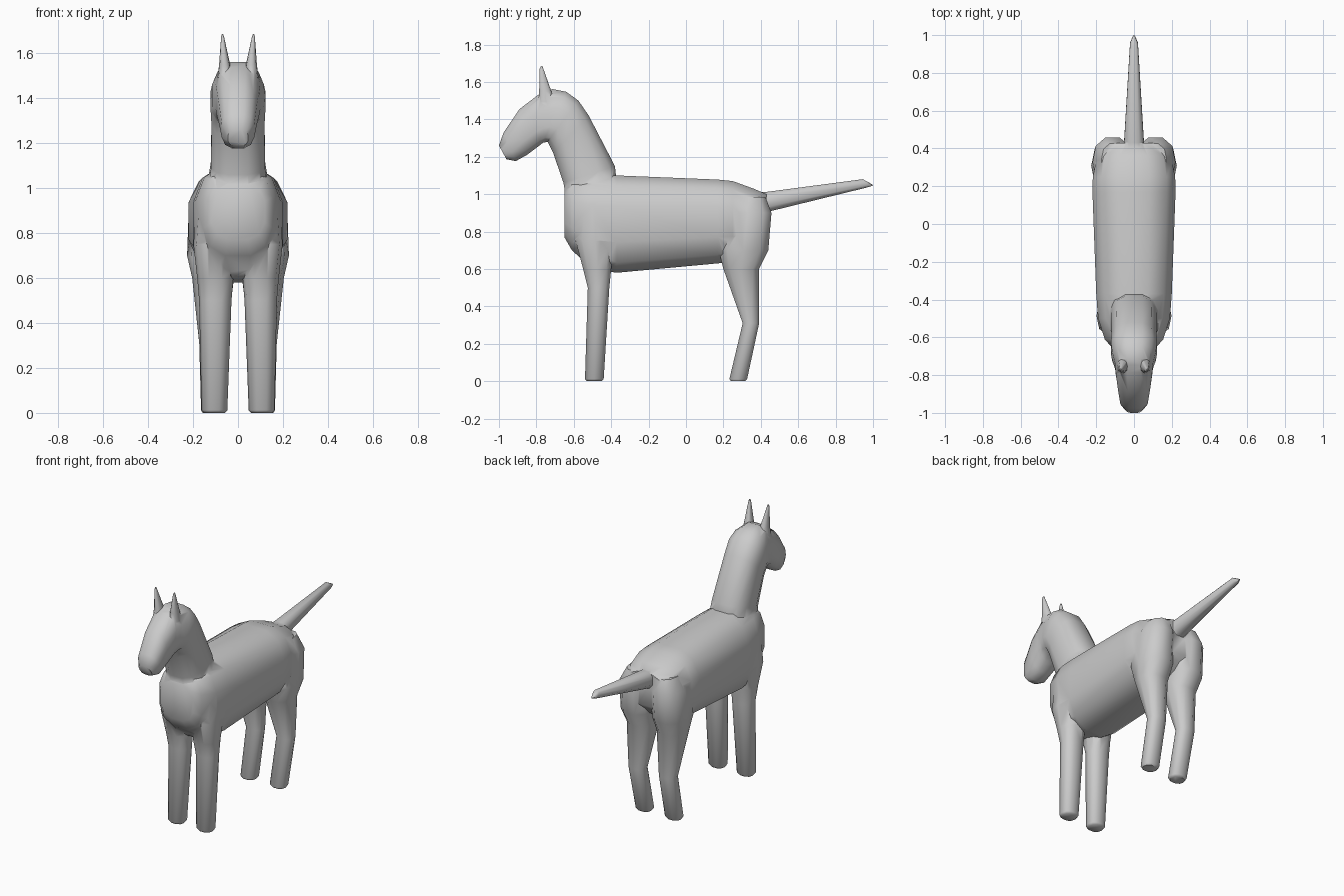
import bpy, bmesh, math


def loft(name, rings, n=12, p=0.75):
    """Skin rounded rings. Ring: (y0, z0, y1, z1, x_centre, half_width);
    the two points are opposite sides of the ring in the side view."""
    bm = bmesh.new()
    off = math.pi / n
    full = math.cos(off) ** p
    loops = []
    for y0, z0, y1, z1, xc, w in rings:
        loop = []
        for i in range(n):
            a = off + 2 * math.pi * i / n
            c, s = (math.copysign(abs(v) ** p, v) / full for v in (math.cos(a), math.sin(a)))
            t = (1 - c) / 2
            loop.append(bm.verts.new((xc + w * s, y0 + (y1 - y0) * t, z0 + (z1 - z0) * t)))
        loops.append(loop)
    for a, b in zip(loops, loops[1:]):
        for i in range(n):
            j = (i + 1) % n
            bm.faces.new((a[i], a[j], b[j], b[i]))
    bm.faces.new(loops[0])
    bm.faces.new(loops[-1])
    bmesh.ops.recalc_face_normals(bm, faces=bm.faces)
    me = bpy.data.meshes.new(name)
    bm.to_mesh(me)
    bm.free()
    ob = bpy.data.objects.new(name, me)
    bpy.context.collection.objects.link(ob)
    return ob


def pair(name, rows):
    """Left and right limb. Row: (z, y_front, y_back, x_inner, x_outer)."""
    out = []
    for side, s in (("right", -1), ("left", 1)):
        rings = [(y0, z, y1, z, s * (a + b) / 2, (b - a) / 2) for z, y0, y1, a, b in rows]
        out.append(loft(f"{name}_{side}", rings, n=10, p=0.85))
    return out


# trunk: (y, top, bottom, half width)
trunk = [(-0.65, 1.02, 0.77, 0.12), (-0.61, 1.08, 0.70, 0.155), (-0.50, 1.10, 0.60, 0.19),
         (-0.37, 1.10, 0.58, 0.20), (0.17, 1.078, 0.63, 0.22), (0.25, 1.07, 0.64, 0.218),
         (0.36, 1.03, 0.70, 0.195), (0.43, 1.00, 0.78, 0.13)]
body = loft("horse", [(y, t, y, b, 0, w) for y, t, b, w in trunk])

# neck and head in one sweep
neck = loft("neck_and_head", [
    (-0.62, 0.84, -0.36, 0.97, 0, 0.15),
    (-0.655, 1.06, -0.38, 1.15, 0, 0.12),
    (-0.71, 1.22, -0.52, 1.42, 0, 0.118),
    (-0.74, 1.28, -0.575, 1.50, 0, 0.122),
    (-0.765, 1.275, -0.64, 1.547, 0, 0.115),
    (-0.79, 1.255, -0.715, 1.562, 0, 0.10),
    (-0.81, 1.24, -0.785, 1.535, 0, 0.096),
    (-0.85, 1.21, -0.89, 1.455, 0, 0.085),
    (-0.91, 1.177, -0.975, 1.33, 0, 0.072),
    (-0.96, 1.187, -1.0, 1.26, 0, 0.045)])

# tail
tail = loft("tail", [
    (0.34, 1.01, 0.36, 0.88, 0, 0.06),
    (0.43, 1.012, 0.455, 0.91, 0, 0.052),
    (0.945, 1.08, 0.965, 1.035, 0, 0.021),
    (0.995, 1.053, 1.0, 1.046, 0, 0.004)], n=8)

# legs and ears
parts = [neck, tail]
parts += pair("front_leg", [
    (0.0, -0.53, -0.45, 0.06, 0.15), (0.012, -0.54, -0.44, 0.05, 0.16),
    (0.5, -0.525, -0.41, 0.032, 0.17), (0.6, -0.55, -0.40, 0.024, 0.178),
    (0.75, -0.59, -0.38, 0.03, 0.195), (0.95, -0.57, -0.40, 0.05, 0.18)])
parts += pair("hind_leg", [
    (0.0, 0.24, 0.317, 0.065, 0.155), (0.012, 0.232, 0.327, 0.055, 0.162),
    (0.31, 0.303, 0.391, 0.055, 0.17), (0.6, 0.20, 0.39, 0.022, 0.20),
    (0.70, 0.175, 0.44, 0.012, 0.222), (0.90, 0.20, 0.457, 0.012, 0.215),
    (0.985, 0.25, 0.425, 0.04, 0.17)])
parts += pair("ear", [
    (1.49, -0.79, -0.705, 0.028, 0.09), (1.55, -0.785, -0.72, 0.036, 0.083),
    (1.672, -0.782, -0.763, 0.062, 0.075), (1.685, -0.776, -0.768, 0.066, 0.072)])

# weld every part into one skin
for part in parts:
    mod = body.modifiers.new(part.name, 'BOOLEAN')
    mod.operation = 'UNION'
    mod.solver = 'EXACT'
    mod.object = part
bpy.context.view_layer.objects.active = body
body.select_set(True)
for part in parts:
    bpy.ops.object.modifier_apply(modifier=part.name)
for part in parts:
    bpy.data.objects.remove(part)
bpy.ops.object.shade_smooth_by_angle(angle=math.radians(50))
